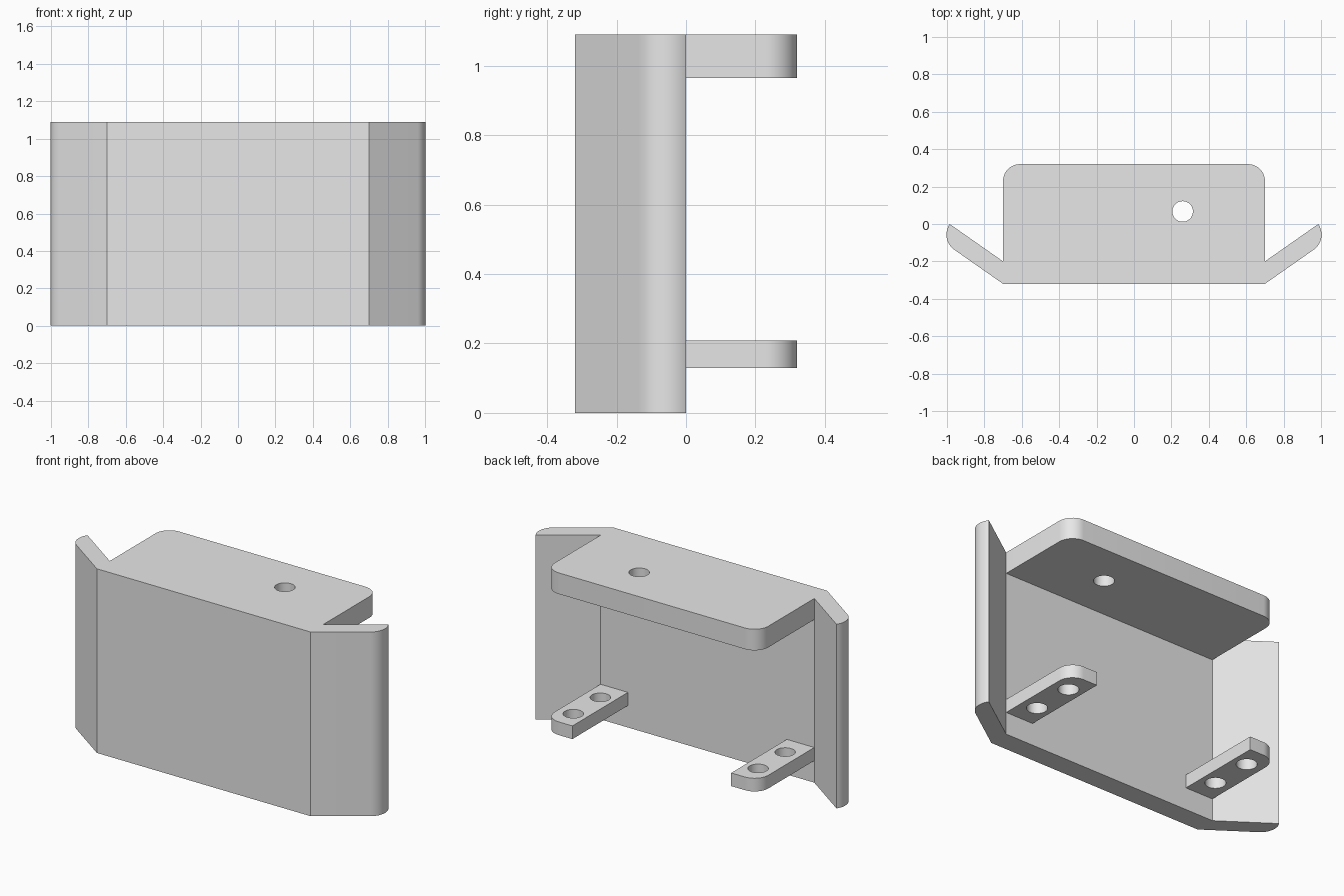
import bpy, bmesh
from math import sin, cos, pi, radians
from mathutils import Vector

cube = bpy.data.objects.get("Cube")
if cube:
    bpy.data.objects.remove(cube, do_unlink=True)

grey = bpy.data.materials.new("plain grey")
grey.use_nodes = True
grey.diffuse_color = (0.8, 0.8, 0.8, 1)
grey.node_tree.nodes["Principled BSDF"].inputs["Base Color"].default_value = (0.8, 0.8, 0.8, 1)

HALF = 0.70            # half width of the flat panel
FRONT, WALL, BACK = -0.32, -0.20, 0.32
HEIGHT = 1.09
FILLET = 0.09
HOLE = 0.055


def arc(cx, cy, r, start, end, steps=12):
    angles = [start + (end - start) * i / steps for i in range(steps + 1)]
    return [(cx + r * cos(a), cy + r * sin(a)) for a in angles]


def mirrored(points):
    return [(-x, y) for x, y in reversed(points)]


def prism(name, outline, z0, z1):
    """Extrude a counter-clockwise outline from z0 to z1."""
    bm = bmesh.new()
    face = bm.faces.new([bm.verts.new((x, y, z0)) for x, y in outline])
    top = bmesh.ops.extrude_face_region(bm, geom=[face])["geom"]
    verts = [g for g in top if isinstance(g, bmesh.types.BMVert)]
    bmesh.ops.translate(bm, vec=Vector((0, 0, z1 - z0)), verts=verts)
    bmesh.ops.recalc_face_normals(bm, faces=bm.faces)
    mesh = bpy.data.meshes.new(name)
    bm.to_mesh(mesh)
    bm.free()
    mesh.materials.append(grey)
    obj = bpy.data.objects.new(name, mesh)
    bpy.context.collection.objects.link(obj)
    return obj


def activate(obj):
    bpy.ops.object.select_all(action='DESELECT')
    obj.select_set(True)
    bpy.context.view_layer.objects.active = obj


def drill(obj, x, y):
    """Cut a vertical round hole through a part."""
    cutter = prism("hole_cutter", arc(x, y, HOLE, 0, 2 * pi, 40)[:-1], -0.2, HEIGHT + 0.2)
    cutter.hide_render = True
    mod = obj.modifiers.new("hole", 'BOOLEAN')
    mod.operation = 'DIFFERENCE'
    mod.solver = 'EXACT'
    mod.object = cutter
    activate(obj)
    bpy.ops.object.modifier_apply(modifier=mod.name)
    bpy.data.objects.remove(cutter, do_unlink=True)


def finish(obj):
    activate(obj)
    bpy.ops.object.shade_smooth_by_angle(angle=radians(30))


# Front panel with swept-back wings, rounded on their outer edges
sweep = radians(35)
thick = (WALL - FRONT) * cos(sweep)
run = 0.285 - thick * cos(sweep)
cx, cy = HALF + run, WALL + run * sin(sweep) / cos(sweep)
side = [(HALF, FRONT)] + arc(cx, cy, thick, sweep - pi / 2, sweep, 16) + [(HALF, WALL)]
panel = prism("front_panel", side + mirrored(side), 0, HEIGHT)
finish(panel)

# Top shelf with rounded back corners and one hole
corner = [(HALF, WALL)] + arc(HALF - FILLET, BACK - FILLET, FILLET, 0, pi / 2)
shelf = prism("top_shelf", corner + mirrored(corner), 0.965, HEIGHT)
drill(shelf, 0.26, 0.067)
finish(shelf)

# Pair of lower mounting tabs, rounded on the outer back corner
inner = HALF - 0.18
tab_outline = corner + [(inner, BACK), (inner, WALL)]
for name, sign in (("left_tab", 1), ("right_tab", -1)):
    tab = prism(name, tab_outline if sign > 0 else mirrored(tab_outline), 0.13, 0.208)
    for y in (-0.063, 0.19):
        drill(tab, sign * 0.605, y)
    finish(tab)
